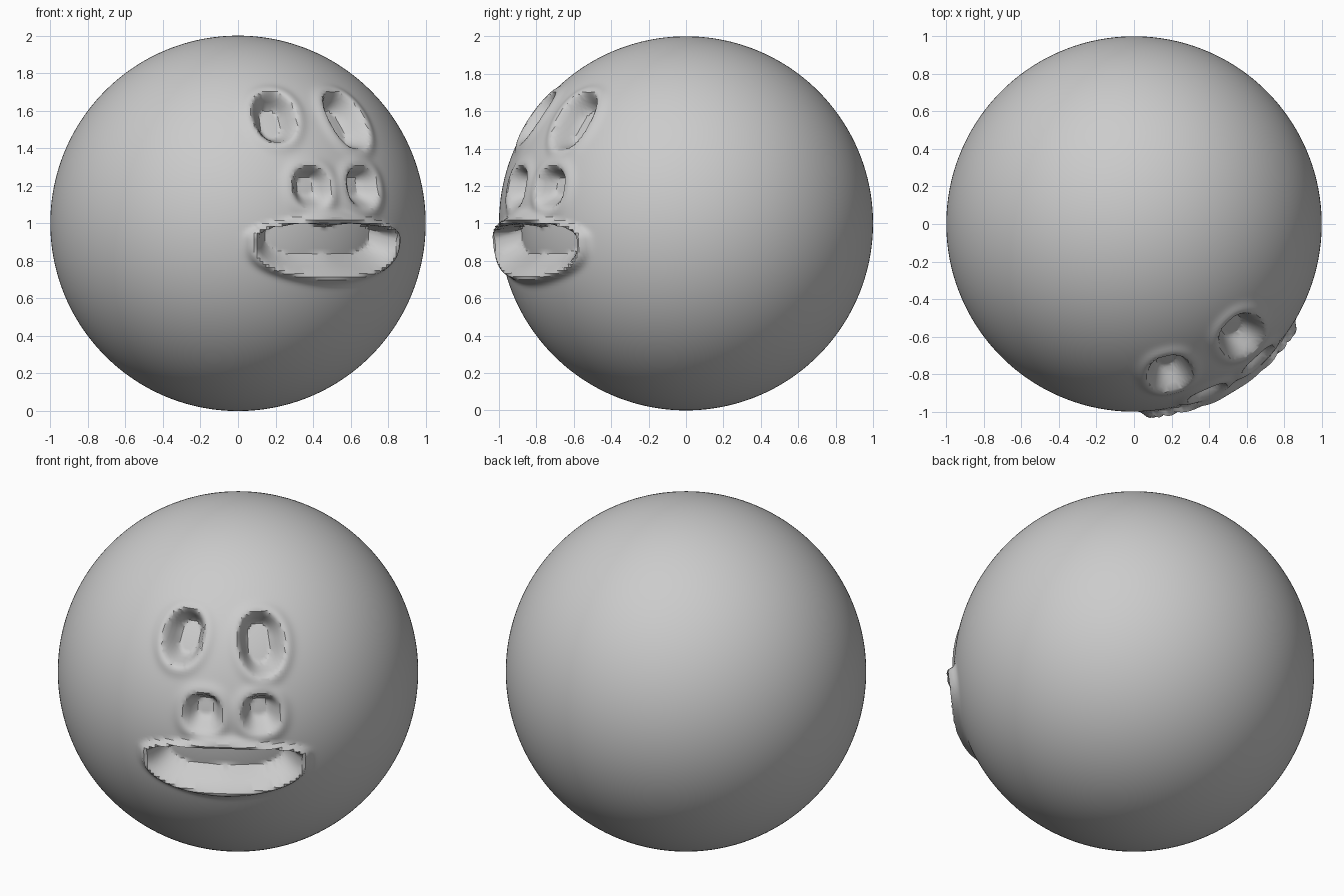
import bpy, bmesh, math
from mathutils import Vector

if "Cube" in bpy.data.objects:
    bpy.data.objects.remove(bpy.data.objects["Cube"])

# azimuth (deg to the right of front), elevation, half width, height up, height down,
# outline power, depth, rim height, upward drag
FEATURES = [
    (13.5, 34.5, 0.115, 0.16, 0.16, 2.2, 0.11, 0.012, 0.25),   # left eye
    (44.0, 33.5, 0.125, 0.18, 0.18, 2.2, 0.11, 0.012, 0.25),   # right eye
    (23.5, 11.0, 0.105, 0.11, 0.11, 2.4, 0.09, 0.012, 0.25),   # left nostril
    (42.5, 11.0, 0.105, 0.11, 0.11, 2.4, 0.09, 0.012, 0.25),   # right nostril
    (30.5, -5.0, 0.425, 0.085, 0.175, 2.6, 0.11, 0.04, 0.25),   # mouth
]


def smooth(t):
    t = max(0.0, min(1.0, t))
    return t * t * (3 - 2 * t)


def sculpt(n):
    """Offset of a unit-sphere point: hollows with raised rims."""
    az = math.atan2(n.x, -n.y)
    el = math.asin(max(-1, min(1, n.z)))
    up = Vector((-math.sin(el) * math.sin(az), math.sin(el) * math.cos(az), math.cos(el)))
    off = Vector()
    for a0, e0, w, hu, hd, p, depth, rim, drag in FEATURES:
        a = (az - math.radians(a0)) * math.cos(el)
        b = el - math.radians(e0)
        h = hu if b > 0 else hd
        d = (abs(a / w) ** p + abs(b / h) ** p) ** (1 / p)
        if d > 3:
            continue
        dist = (d - 1) * math.hypot(a, b) / max(d, 1e-6)   # distance from the outline
        hollow = depth * smooth((0.01 - dist) / 0.07)
        lip = rim * math.exp(-((dist - 0.025) / 0.035) ** 2)
        off += n * (lip - hollow) + up * hollow * drag
    return off


# ball with the sculpted face
bm = bmesh.new()
bmesh.ops.create_uvsphere(bm, u_segments=384, v_segments=192, radius=1)
for v in bm.verts:
    n = v.co.normalized()
    v.co = n + sculpt(n) + Vector((0, 0, 1))
me = bpy.data.meshes.new("face_ball")
bm.to_mesh(me)
bm.free()
ball = bpy.data.objects.new("face_ball", me)
bpy.context.collection.objects.link(ball)

grey = bpy.data.materials.new("light grey")
grey.diffuse_color = (0.6, 0.6, 0.6, 1)
grey.use_nodes = True
grey.node_tree.nodes["Principled BSDF"].inputs["Base Color"].default_value = grey.diffuse_color
me.materials.append(grey)

bpy.context.view_layer.objects.active = ball
ball.select_set(True)
bpy.ops.object.shade_smooth_by_angle(angle=math.radians(30))
